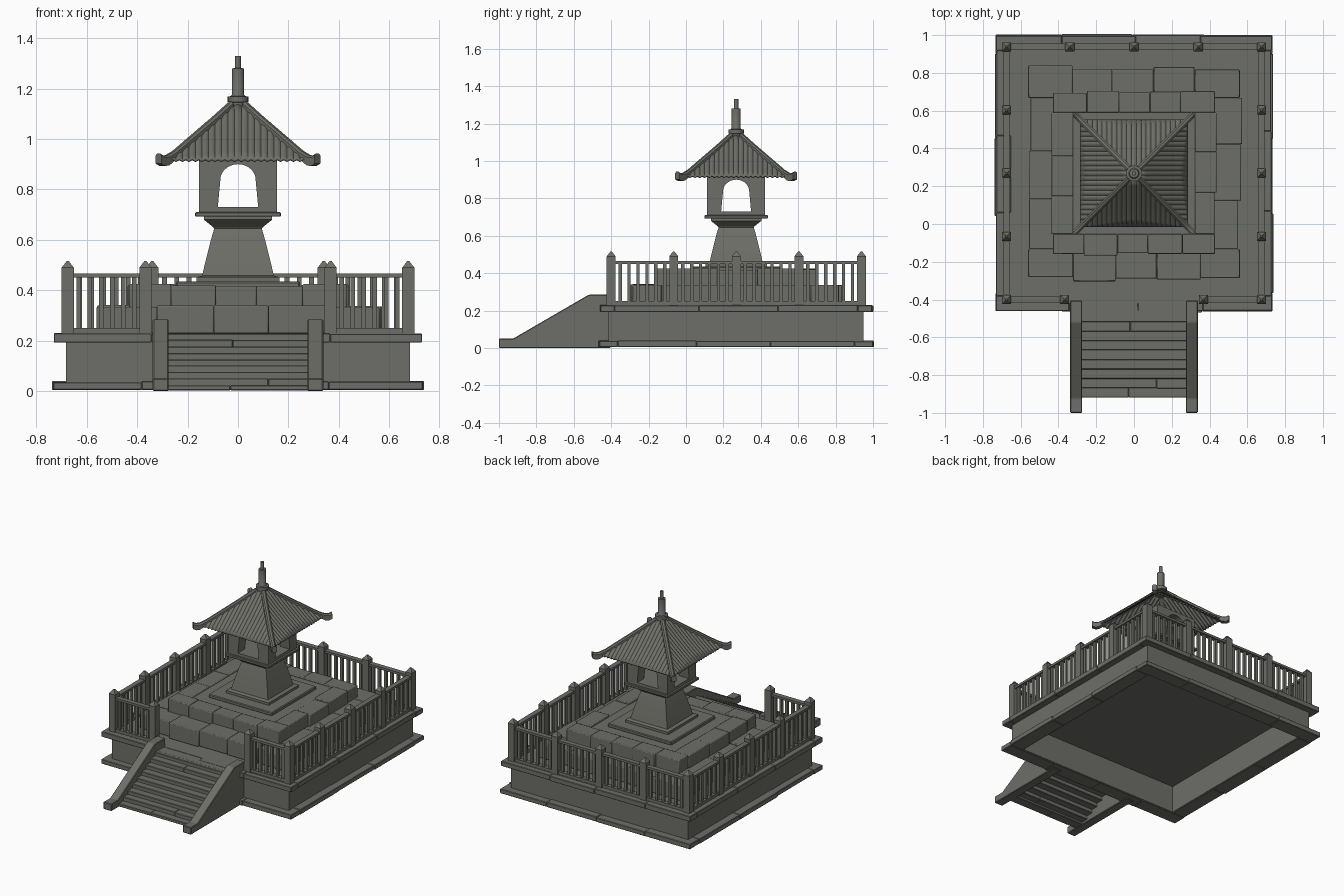
import bpy, bmesh, math, random
from mathutils import Matrix, Vector

if "Cube" in bpy.data.objects:
    bpy.data.objects.remove(bpy.data.objects["Cube"])
random.seed(4)
CY = 0.268                                   # centre of platform and lantern in y

stone = bpy.data.materials.new("dark_grey_stone")
stone.diffuse_color = (0.155, 0.157, 0.138, 1)
stone.use_nodes = True
stone.node_tree.nodes["Principled BSDF"].inputs["Base Color"].default_value = stone.diffuse_color

def box(bm, x0, x1, y0, y1, z0, z1):
    m = Matrix.Translation(((x0+x1)/2, (y0+y1)/2, (z0+z1)/2)) @ Matrix.Diagonal((x1-x0, y1-y0, z1-z0, 1))
    bmesh.ops.create_cube(bm, size=1, matrix=m)

def finish(bm, name, bevel=0, segs=1, smooth=None):
    bmesh.ops.recalc_face_normals(bm, faces=bm.faces[:])
    me = bpy.data.meshes.new(name)
    bm.to_mesh(me); bm.free()
    ob = bpy.data.objects.new(name, me)
    bpy.context.collection.objects.link(ob)
    me.materials.append(stone)
    if bevel:
        b = ob.modifiers.new("bevel", 'BEVEL')
        b.width, b.segments = bevel, segs
    if smooth:
        bpy.ops.object.select_all(action='DESELECT')
        ob.select_set(True)
        bpy.context.view_layer.objects.active = ob
        bpy.ops.object.shade_smooth_by_angle(angle=math.radians(smooth))
    return ob

def loft(bm, rings, sides, rot=0.0):
    """stack of regular polygons (radius, z) around the lantern axis"""
    prev = None
    for r, z in rings:
        vs = [bm.verts.new((r*math.cos(rot+2*math.pi*i/sides), CY+r*math.sin(rot+2*math.pi*i/sides), z)) for i in range(sides)]
        if prev:
            for i in range(sides):
                bm.faces.new((prev[i], prev[(i+1) % sides], vs[(i+1) % sides], vs[i]))
        else:
            bm.faces.new(vs[::-1])
        prev = vs
    bm.faces.new(prev)

def square_loft(bm, rings):
    loft(bm, [(r*math.sqrt(2), z) for r, z in rings], 4, math.pi/4)

def prism(bm, pts, put, a, b):
    """extrude a 2D outline between a and b; put maps (p, q, depth) to 3D"""
    lo = [bm.verts.new(put(p, q, a)) for p, q in pts]
    hi = [bm.verts.new(put(p, q, b)) for p, q in pts]
    bm.faces.new(lo); bm.faces.new(hi[::-1])
    for i in range(len(pts)):
        j = (i+1) % len(pts)
        bm.faces.new((lo[i], lo[j], hi[j], hi[i]))

def stone_ring(name, half, depth, z0, z1, nx, ny, jit, zjit, bevel, segs=1, smooth=None):
    """ring of slightly uneven blocks: full front/back rows, sides between"""
    bm = bmesh.new()
    def cuts(a, b, n):
        return [a]+[a+(b-a)*i/n+random.uniform(-.08, .08)*(b-a)/n for i in range(1, n)]+[b]
    J = lambda: random.uniform(-jit, jit)
    for s in (-1, 1):
        c = cuts(-half, half, nx)
        for a, b in zip(c, c[1:]):
            o = half+J(); ys = sorted((CY+s*o, CY+s*(half-depth)))
            box(bm, a, b, ys[0], ys[1], z0, z1+random.uniform(-zjit, zjit))
        c = cuts(-half+depth, half-depth, ny)
        for a, b in zip(c, c[1:]):
            o = half+J(); xs = sorted((s*o, s*(half-depth)))
            box(bm, xs[0], xs[1], CY+a, CY+b, z0, z1+random.uniform(-zjit, zjit))
    return finish(bm, name, bevel, segs, smooth)

# platform: hollow walls, floor, plinth and coping stones
bm = bmesh.new()
for s in (-1, 1):
    xs = sorted((s*.682, s*.63))
    box(bm, xs[0], xs[1], CY-.682, CY+.682, .01, .2)
    box(bm, -.63, .63, CY+xs[0], CY+xs[1], .01, .2)
finish(bm, "platform_walls")
bm = bmesh.new(); box(bm, -.69, .69, CY-.69, CY+.69, .205, .23); finish(bm, "platform_floor")
stone_ring("plinth_stones", .733, .1, .005, .038, 4, 3, .005, .003, .003)
stone_ring("coping_stones", .73, .08, .193, .229, 4, 3, .004, .002, .003)

# two tiers of stone blocks with filled cores
stone_ring("lower_tier_stones", .56, .16, .23, .337, 5, 3, .012, .005, .005, 2, 50)
stone_ring("upper_tier_stones", .43, .108, .33, .42, 5, 3, .008, .006, .005, 2, 50)
bm = bmesh.new()
box(bm, -.41, .41, CY-.41, CY+.41, .23, .33)
box(bm, -.325, .325, CY-.325, CY+.325, .33, .412)
finish(bm, "tier_core")
bm = bmesh.new()
square_loft(bm, [(.245, .41), (.245, .435)])
finish(bm, "lantern_base_slab", .005)

# stairs: sloped side walls and stacked treads
bm = bmesh.new()
side = [(-1, 0), (-1, .05), (-.925, .05), (-.52, .285), (-.405, .285), (-.405, 0)]
for s in (-1, 1):
    prism(bm, side, lambda p, q, d: (d, p, q), s*.275, s*.338)
finish(bm, "stair_side_walls", .004)
bm = bmesh.new()
N = 9
for i in range(N):
    y, z = -.92+i*.05, .23*(i+1)/N
    split = {0: -.03, 1: .12, 7: -.02}.get(i)
    for a, b in (((-.28, split), (split, .28)) if split else ((-.28, .28),)):
        box(bm, a, b, y+random.uniform(-.002, .002), y+.07, max(z-.034, .003), z+random.uniform(-.002, .001))
box(bm, -.28, .28, -.5, -.44, .19, .229)
finish(bm, "stair_treads", .003)

# fence: posts with pointed caps, rails and balusters
posts, rails, bars = bmesh.new(), bmesh.new(), bmesh.new()
F = .675
y0, y1 = -.4, .938
ys = [y0+(y1-y0)*i/4 for i in range(5)]
spots, spans = [], []
for s in (-1, 1):
    spots += [(s*F, y) for y in ys] + [(s*.367, y0), (s*.34, y1)]
    spans += [((s*F, a), (s*F, b)) for a, b in zip(ys, ys[1:])]
    spans += [((s*.367, y0), (s*F, y0)), ((s*.34, y1), (s*F, y1)), ((0, y1), (s*.34, y1))]
spots.append((0, y1))
for x, y in spots:
    box(posts, x-.024, x+.024, y-.024, y+.024, .225, .49)
    bmesh.ops.create_cone(posts, cap_ends=True, segments=4, radius1=.034, radius2=.006, depth=.026,
                          matrix=Matrix.Translation((x, y, .503)) @ Matrix.Rotation(math.pi/4, 4, 'Z'))
for a, b in spans:
    a, b = Vector(a), Vector(b)
    lo = (min(a.x, b.x), min(a.y, b.y)); hi = (max(a.x, b.x), max(a.y, b.y))
    ex, ey = (0, .017) if a.y == b.y else (.017, 0)
    for z0, z1 in ((.45, .466), (.229, .25)):
        box(rails, lo[0]-ex, hi[0]+ex, lo[1]-ey, hi[1]+ey, z0, z1)
    for i in range(1, 7):
        p = a.lerp(b, i/7)
        box(bars, p.x-.009, p.x+.009, p.y-.009, p.y+.009, .245, .455)
finish(posts, "fence_posts"); finish(rails, "fence_rails"); finish(bars, "fence_balusters")

# lantern pedestal with flared top, and table slab
bm = bmesh.new()
square_loft(bm, [(.165, .43), (.165, .452), (.142, .458), (.13, .51), (.115, .57), (.102, .62), (.094, .645),
                 (.1, .652), (.135, .68), (.135, .692)])
finish(bm, "lantern_pedestal")
bm = bmesh.new(); square_loft(bm, [(.17, .692), (.17, .71)]); finish(bm, "lantern_table", .003)

# fire box with tapered arches cut through both ways
bm = bmesh.new(); square_loft(bm, [(.155, .708), (.155, .925)])
fire = finish(bm, "fire_box")
arch = [(-.08, .73), (.08, .73)] + [(.07*math.cos(math.pi*i/14), .838+.062*math.sin(math.pi*i/14)) for i in range(15)]
for name, put in (("arch_cutter_y", lambda p, q, d: (p, CY+d, q)), ("arch_cutter_x", lambda p, q, d: (d, CY+p, q))):
    bm = bmesh.new(); prism(bm, arch, put, -.3, .3)
    cut = finish(bm, name)
    cut.hide_render = True; cut.hide_set(True); cut.display_type = 'WIRE'
    m = fire.modifiers.new(name, 'BOOLEAN')
    m.operation, m.object, m.solver = 'DIFFERENCE', cut, 'EXACT'

# roof: four corrugated slopes, open below
E, TOP = .285, .025
def roof_z(r):
    t = (E-r)/(E-TOP)
    return .915+.225*(.88*t+.12*t*t)
bm = bmesh.new()
for k in range(4):
    R = Matrix.Rotation(k*math.pi/2, 3, 'Z')
    prev = None
    for i in range(-66, 67):
        x = E*i/66
        top = max(abs(x), TOP)
        col = []
        for j in range(7):
            r = E+(top-E)*j/6
            v = R @ Vector((x, -r, roof_z(r)+.007*abs(math.cos(math.pi*i/6))))
            col.append(bm.verts.new((v.x, v.y+CY, v.z)))
        if prev:
            for j in range(6):
                bm.faces.new((prev[j], col[j], col[j+1], prev[j+1]))
        prev = col
bmesh.ops.remove_doubles(bm, verts=bm.verts[:], dist=1e-5)
bmesh.ops.dissolve_degenerate(bm, edges=bm.edges[:], dist=1e-5)
roof = finish(bm, "tiled_roof", smooth=60)
sol = roof.modifiers.new("thickness", 'SOLIDIFY')
sol.thickness, sol.offset = .008, -1

# hip ridges ending in upturned tips
bm = bmesh.new()
path = [(.03, 1.138), (.1, 1.075), (.19, .998), (.255, .942), (.283, .925), (.3, .923), (.315, .932)]
for k in range(4):
    R = Matrix.Rotation(math.pi/4+k*math.pi/2, 3, 'Z')
    prev = None
    for n, (r, z) in enumerate(path):
        h = .03 if n > 3 else .02
        ring = []
        for w, dz in ((-.016, -h), (.016, -h), (.016, .003), (.007, .011), (-.007, .011), (-.016, .003)):
            v = R @ Vector((r*1.4142, w, z+dz))
            ring.append(bm.verts.new((v.x, v.y+CY, v.z)))
        if prev:
            for i in range(6):
                bm.faces.new((prev[i], prev[(i+1) % 6], ring[(i+1) % 6], ring[i]))
        else:
            bm.faces.new(ring)
        prev = ring
    bm.faces.new(prev)
finish(bm, "hip_ridges", smooth=35)

# finial
bm = bmesh.new()
loft(bm, [(.036, 1.12), (.036, 1.145), (.042, 1.147), (.042, 1.168), (.028, 1.17), (.024, 1.175), (.024, 1.28),
          (.012, 1.281), (.012, 1.33)], 16)
finish(bm, "finial", smooth=40)
